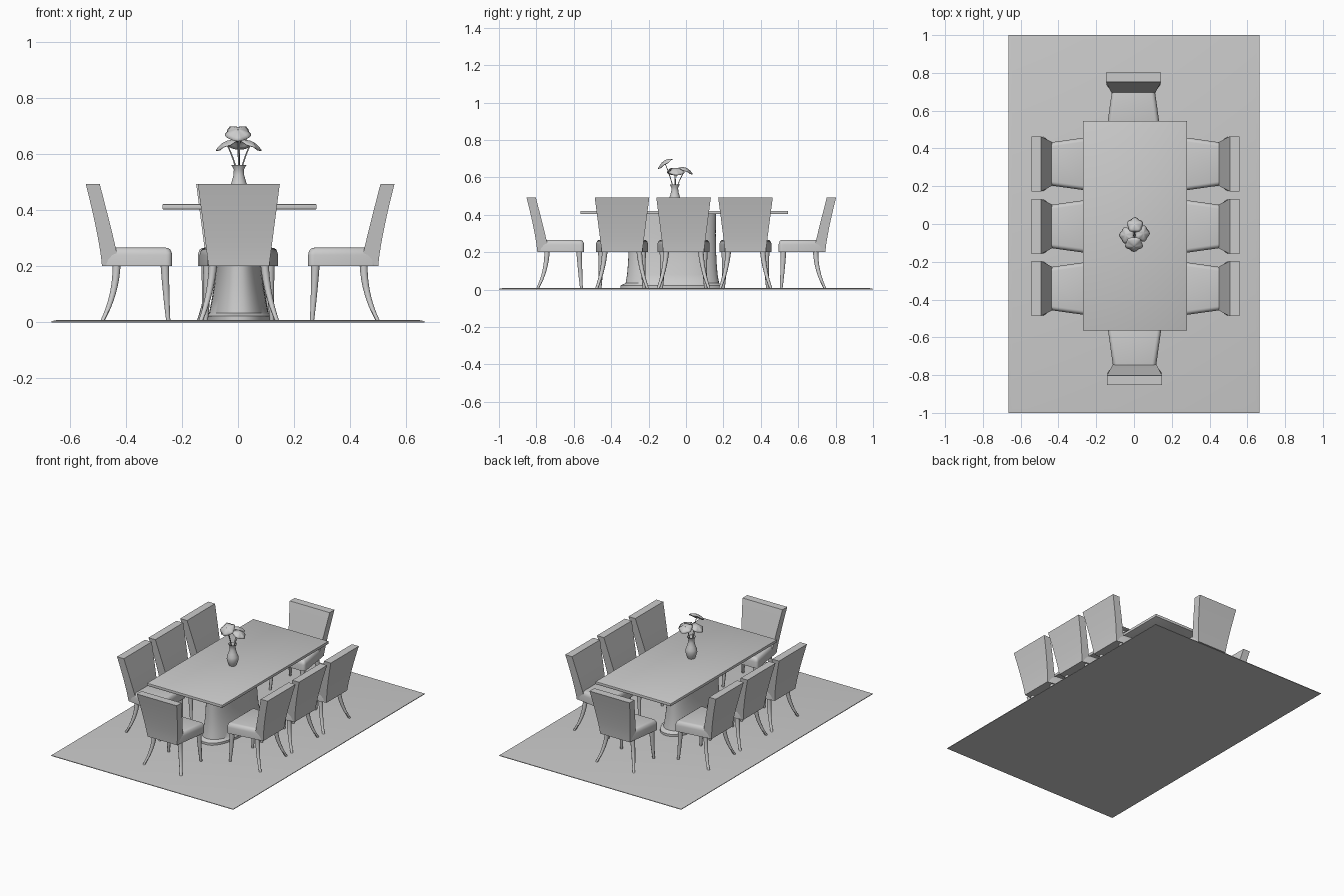
import bpy, bmesh, math
from mathutils import Vector, Matrix

if "Cube" in bpy.data.objects:
    bpy.data.objects.remove(bpy.data.objects["Cube"])

grey = bpy.data.materials.new("plain grey")
grey.use_nodes = True
GREY = (0.6, 0.6, 0.6, 1)
grey.diffuse_color = GREY
grey.node_tree.nodes["Principled BSDF"].inputs["Base Color"].default_value = GREY


def finish(name, bm, matrix=None, angle=40):
    """Turn a bmesh into a smooth-shaded object."""
    bmesh.ops.recalc_face_normals(bm, faces=bm.faces)
    mesh = bpy.data.meshes.new(name)
    bm.to_mesh(mesh)
    bm.free()
    mesh.materials.append(grey)
    ob = bpy.data.objects.new(name, mesh)
    bpy.context.collection.objects.link(ob)
    if matrix:
        ob.matrix_world = matrix
    bpy.ops.object.select_all(action="DESELECT")
    ob.select_set(True)
    bpy.context.view_layer.objects.active = ob
    bpy.ops.object.shade_smooth_by_angle(angle=math.radians(angle))
    return ob


def loft(bm, rings):
    """Skin a list of closed rings and cap both ends."""
    loops = [[bm.verts.new(p) for p in ring] for ring in rings]
    n = len(loops[0])
    for a, b in zip(loops, loops[1:]):
        for i in range(n):
            j = (i + 1) % n
            bm.faces.new((a[i], a[j], b[j], b[i]))
    bm.faces.new(loops[0][::-1])
    bm.faces.new(loops[-1])


def oval(cx, cy, z, rx, ry, n=32, power=2.0):
    ring = []
    for i in range(n):
        c, s = math.cos(math.tau * i / n), math.sin(math.tau * i / n)
        ring.append((cx + rx * math.copysign(abs(c) ** (2 / power), c),
                     cy + ry * math.copysign(abs(s) ** (2 / power), s), z))
    return ring


def rect(x, y0, y1, z):
    return [(-x, y0, z), (x, y0, z), (x, y1, z), (-x, y1, z)]


def bezier(points, t):
    while len(points) > 1:
        points = [a.lerp(b, t) for a, b in zip(points, points[1:])]
    return points[0]


def tube(bm, points, r0, r1, steps=8, n=10):
    """Tapered round rod along a bezier path, with level cross-sections."""
    points = [Vector(p) for p in points]
    rings = []
    for i in range(steps + 1):
        p = bezier(points, i / steps)
        r = r0 + (r1 - r0) * i / steps
        rings.append(oval(p.x, p.y, p.z, r, r, n))
    loft(bm, rings)


# Rug with a sloping rim
bm = bmesh.new()
loft(bm, [rect(0.665, -1, 1, 0), rect(0.665, -1, 1, 0.004), rect(0.645, -0.98, 0.98, 0.008)])
finish("rug", bm)

# Table top
bm = bmesh.new()
loft(bm, [rect(0.275, -0.555, 0.555, 0.403), rect(0.275, -0.555, 0.555, 0.421)])
bmesh.ops.bevel(bm, geom=bm.edges[:], offset=0.002, segments=2, affect="EDGES", profile=0.5)
finish("table_top", bm, Matrix.Translation((0.005, -0.01, 0)))

# Oval pedestal and its foot
bm = bmesh.new()
loft(bm, [oval(0.003, -0.073, z, rx, ry, 48, 2.3) for z, rx, ry in (
    (0.008, 0.118, 0.278), (0.022, 0.118, 0.278), (0.034, 0.106, 0.25), (0.08, 0.097, 0.242),
    (0.14, 0.087, 0.237), (0.2, 0.08, 0.234), (0.3, 0.077, 0.232), (0.404, 0.08, 0.234))])
finish("table_pedestal", bm)

# Vase, hollow at the mouth
bm = bmesh.new()
loft(bm, [oval(0.003, -0.06, z, r, r, 24) for r, z in (
    (0.022, 0.421), (0.03, 0.44), (0.036, 0.462), (0.034, 0.48), (0.026, 0.5), (0.019, 0.525),
    (0.018, 0.545), (0.027, 0.561), (0.024, 0.561), (0.015, 0.545), (0.015, 0.51))])
finish("vase", bm)


def petal(name, centre, radius, tilt, turn):
    """Shallow wavy dome, leaning outwards in the turn direction."""
    bm = bmesh.new()
    top = bm.verts.new((0, 0, 0))
    last = None
    n = 20
    for k in range(1, 5):
        q = k / 4
        ring = []
        for i in range(n):
            a = math.tau * i / n
            r = radius * q * (1 + 0.08 * q * math.cos(5 * a))
            z = radius * (-0.4 * q * q + 0.05 * q * math.cos(5 * a))
            ring.append(bm.verts.new((r * math.cos(a), r * math.sin(a), z)))
        for i in range(n):
            j = (i + 1) % n
            if last:
                bm.faces.new((last[i], ring[i], ring[j], last[j]))
            else:
                bm.faces.new((top, ring[i], ring[j]))
        last = ring
    spin = Matrix.Rotation(math.radians(turn), 4, "Z") @ Matrix.Rotation(math.radians(tilt), 4, "Y")
    ob = finish(name, bm, Matrix.Translation(centre) @ spin, 60)
    solid = ob.modifiers.new("thickness", "SOLIDIFY")
    solid.thickness = 0.003


# Blooms with thin bent stems
for side, centre, radius, tilt, turn in (
        ("front", (0.0, -0.118, 0.688), 0.046, 35, -90), ("right", (0.05, -0.05, 0.645), 0.042, 25, 0),
        ("left", (-0.045, -0.06, 0.645), 0.042, 25, 180), ("back", (0.005, 0.002, 0.65), 0.042, 25, 90)):
    petal("bloom_" + side, centre, radius, tilt, turn)
    bm = bmesh.new()
    base = Vector((0.003, -0.06, 0.51))
    tip = Vector(centre)
    tube(bm, [base, base.lerp(tip, 0.4) + Vector((0, 0, 0.03)), tip], 0.003, 0.0025, 8, 6)
    finish("stem_" + side, bm)


# Chair parts: seat front edge at y = 0, backrest towards +y
def chair_seat():
    bm = bmesh.new()
    loft(bm, [[(-w0, 0, z), (w0, 0, z), (w1, 0.25, z), (-w1, 0.25, z)]
              for z, w0, w1 in ((0.2, 0.143, 0.108), (0.262, 0.143, 0.108))])
    top = [e for e in bm.edges if not all(v.co.z < 0.21 for v in e.verts)]
    bmesh.ops.bevel(bm, geom=top, offset=0.022, segments=4, affect="EDGES", profile=0.5)
    for v in bm.verts:
        if v.co.z > 0.255:
            v.co.z += 0.004
    return bm


def chair_back():
    bm = bmesh.new()
    rings = []
    for i in range(9):
        t = i / 8
        z = 0.2 + 0.293 * t
        w = 0.108 + 0.038 * t
        outer = 0.25 + 0.058 * t ** 1.3
        thick = 0.05 + 0.012 * (1 - t) ** 2
        rings.append(rect(w, outer - thick, outer, z))
    loft(bm, rings)
    sharp = [e for e in bm.edges if e.calc_face_angle(0) > 0.8 and max(v.co.z for v in e.verts) > 0.21]
    bmesh.ops.bevel(bm, geom=sharp, offset=0.018, segments=4, affect="EDGES", profile=0.5)
    return bm


def chair_legs():
    bm = bmesh.new()
    for s in (-1, 1):
        tube(bm, [(s * 0.112, 0.026, 0.205), (s * 0.112, 0.022, 0.1), (s * 0.118, 0.014, 0.008)], 0.016, 0.008)
        tube(bm, [(s * 0.092, 0.198, 0.205), (s * 0.1, 0.2, 0.1), (s * 0.135, 0.247, 0.008)], 0.015, 0.008)
    return bm


# Chairs: position of the seat front, and turn about z
places = [("front", 0.003, -0.545, 180), ("back", -0.003, 0.495, 0)]
for i, y in enumerate((-0.342, -0.013, 0.318)):
    places += [(f"left_{i + 1}", 0.25, y, -90), (f"right_{i + 1}", -0.235, y, 90)]
for label, x, y, turn in places:
    place = Matrix.Translation((x, y, 0)) @ Matrix.Rotation(math.radians(turn), 4, "Z")
    for part, build in (("seat", chair_seat), ("backrest", chair_back), ("legs", chair_legs)):
        finish(f"chair_{label}_{part}", build(), place)
